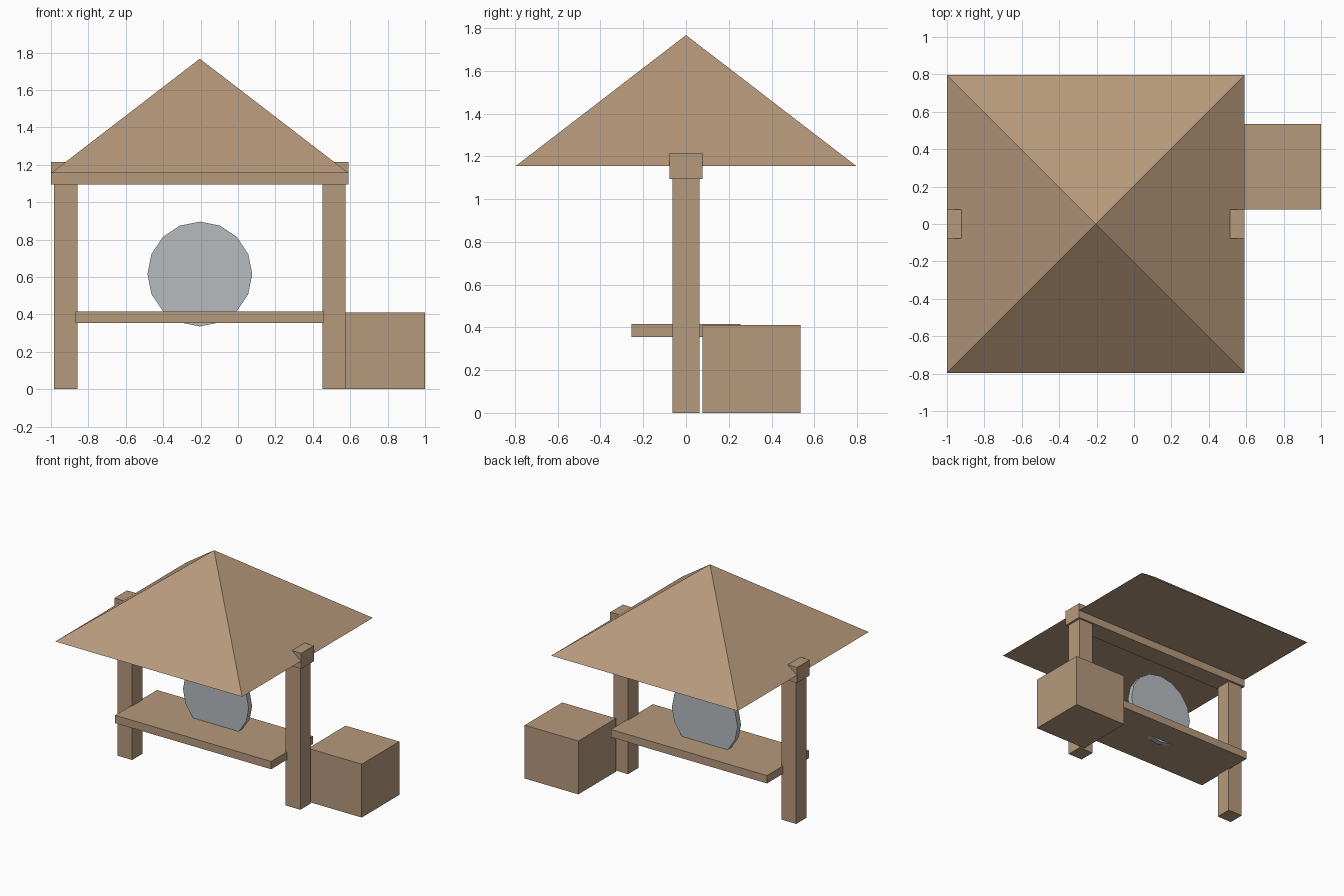
import bpy
import math

cube = bpy.data.objects.get("Cube")
if cube:
    bpy.data.objects.remove(cube, do_unlink=True)


def make_material(name, rgb):
    mat = bpy.data.materials.new(name)
    mat.use_nodes = True
    mat.diffuse_color = (*rgb, 1)
    mat.node_tree.nodes["Principled BSDF"].inputs["Base Color"].default_value = (*rgb, 1)
    return mat


wood = make_material("light wood", (0.47, 0.32, 0.20))
steel = make_material("pale steel", (0.47, 0.50, 0.52))


def finish(name, mat):
    obj = bpy.context.object
    obj.name = obj.data.name = name
    obj.data.materials.append(mat)
    return obj


def box(name, x, y, z):
    """Box from (low, high) ranges on each axis."""
    spans = (x, y, z)
    bpy.ops.mesh.primitive_cube_add(size=1, location=[(a + b) / 2 for a, b in spans])
    obj = finish(name, wood)
    obj.scale = [b - a for a, b in spans]
    bpy.ops.object.transform_apply(location=False, rotation=False, scale=True)
    return obj


CENTRE = -0.204  # shelter axis; the crate sits off to its left side
HALF = 0.796

# Posts
for side, name in ((-1, "right_post"), (1, "left_post")):
    x = CENTRE + side * 0.717
    box(name, (x - 0.0625, x + 0.0625), (-0.0625, 0.0625), (0, 1.1))

# Cross beam, its ends poking out through the roof
box("cross_beam", (CENTRE - HALF, CENTRE + HALF), (-0.077, 0.077), (1.095, 1.215))

# Table board between the posts
box("table_board", (CENTRE - 0.665, CENTRE + 0.665), (-0.255, 0.255), (0.355, 0.415))

# Crate beside the left post
box("crate", (0.543, 1.0), (0.078, 0.535), (0, 0.411))

# Pyramid roof
bpy.ops.mesh.primitive_cone_add(vertices=4, radius1=HALF * math.sqrt(2), radius2=0,
                                depth=0.612, location=(CENTRE, 0, 1.155 + 0.306),
                                rotation=(0, 0, math.pi / 4))
finish("pyramid_roof", wood)

# Round saw blade set through the board
bpy.ops.mesh.primitive_cylinder_add(vertices=16, radius=0.28, depth=0.042,
                                    location=(CENTRE, 0.0425, 0.616),
                                    rotation=(math.pi / 2, 0, 0))
finish("round_blade", steel)
